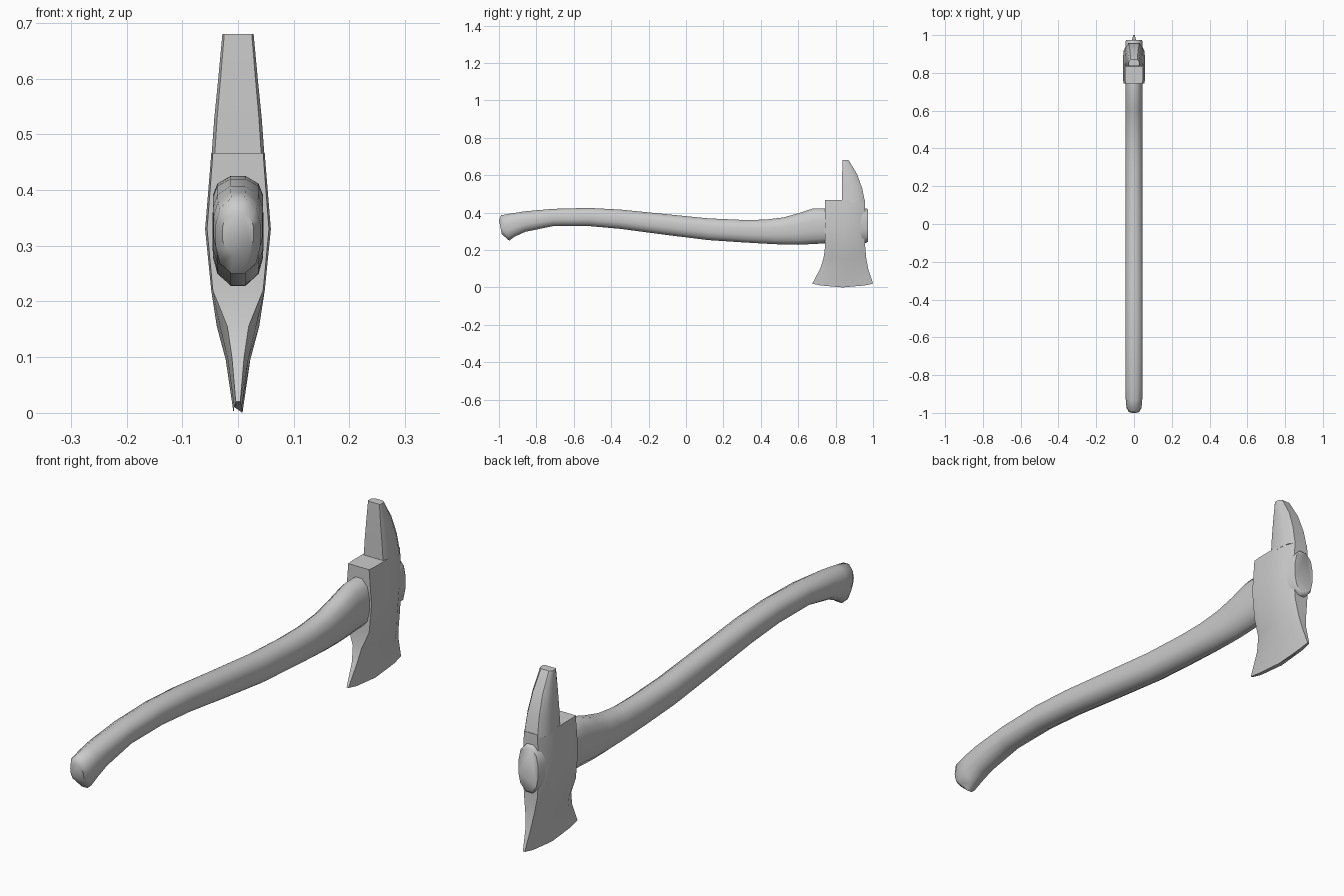
import bpy, bmesh, math

if "Cube" in bpy.data.objects:
    bpy.data.objects.remove(bpy.data.objects["Cube"])


def loft(name, rings, angle):
    """Skin a list of closed rings, cap both ends and smooth by angle."""
    bm = bmesh.new()
    vs = [[bm.verts.new(p) for p in r] for r in rings]
    n = len(rings[0])
    for a, b in zip(vs, vs[1:]):
        for i in range(n):
            j = (i + 1) % n
            bm.faces.new((a[i], a[j], b[j], b[i]))
    bm.faces.new(vs[0][::-1])
    bm.faces.new(vs[-1])
    bmesh.ops.recalc_face_normals(bm, faces=bm.faces[:])
    me = bpy.data.meshes.new(name)
    bm.to_mesh(me)
    bm.free()
    ob = bpy.data.objects.new(name, me)
    bpy.context.collection.objects.link(ob)
    bpy.ops.object.select_all(action='DESELECT')
    ob.select_set(True)
    bpy.context.view_layer.objects.active = ob
    bpy.ops.object.shade_smooth_by_angle(angle=math.radians(angle))
    return ob


# Handle: 12-sided section between a top point and a bottom point
HALF = [(.3, 1), (.82, .72), (1, .3), (1, -.3), (.82, -.72), (.3, -1)]
SECTION = HALF + [(-x, s) for x, s in reversed(HALF)]


def handle_ring(yt, zt, yb, zb, w):
    return [(x * w, (yt + yb) / 2 + s * (yt - yb) / 2,
             (zt + zb) / 2 + s * (zt - zb) / 2) for x, s in SECTION]


handle = [
    (-1.0, .36, -.985, .285, .028), (-.988, .386, -.945, .25, .040),
    (-.93, .396, -.915, .272, .044), (-.86, .407, -.86, .297, .045),
    (-.71, .42, -.71, .328, .045), (-.52, .425, -.52, .328, .045),
    (-.35, .416, -.35, .313, .045), (-.1, .391, -.1, .28, .045),
    (.12, .369, .12, .253, .045), (.3, .361, .3, .241, .045),
    (.42, .362, .42, .234, .045), (.52, .374, .52, .229, .045),
    (.6, .396, .6, .228, .045), (.68, .423, .68, .232, .046),
    (.75, .423, .75, .236, .046), (.965, .423, .965, .238, .046),
    (.973, .416, .973, .245, .042),
]
loft("handle", [handle_ring(*h) for h in handle], 50)


# Head: horizontal sections given as height, front y, back y, half width, edge bow
def head_ring(z, y0, y1, w, bow, shape):
    half = [(w * k, y0 + t * (y1 - y0), z + bow * (2 * t - 1) ** 2)
            for t, k in shape]
    return half + [(-x, y, h) for x, y, h in reversed(half)]


BLADE = [(0, .5), (.14, .85), (.5, 1), (.86, .85), (1, .5)]
BODY = [(0, .94), (.14, 1), (.5, 1), (.8, .95), (1, .6)]
body = [
    (0, .675, 1.0, .008, .02, BLADE), (.095, .718, .974, .022, .006, BLADE),
    (.155, .735, .964, .038, 0, BLADE), (.22, .744, .958, .048, 0, BODY),
    (.33, .744, .957, .059, 0, BODY), (.44, .744, .958, .050, 0, BODY),
    (.466, .744, .957, .048, 0, BODY),
]
loft("axe_head", [head_ring(*b) for b in body], 40)

# Poll: tapering hammer end above the shoulder
POLL = [(0, .88), (.15, 1), (.5, 1), (.8, .92), (1, .6)]
poll = [
    (.455, .835, .957, .048, 0, POLL), (.53, .835, .942, .0425, 0, POLL),
    (.605, .835, .915, .035, 0, POLL), (.68, .837, .87, .028, 0, POLL),
]
loft("poll", [head_ring(*p) for p in poll], 40)
